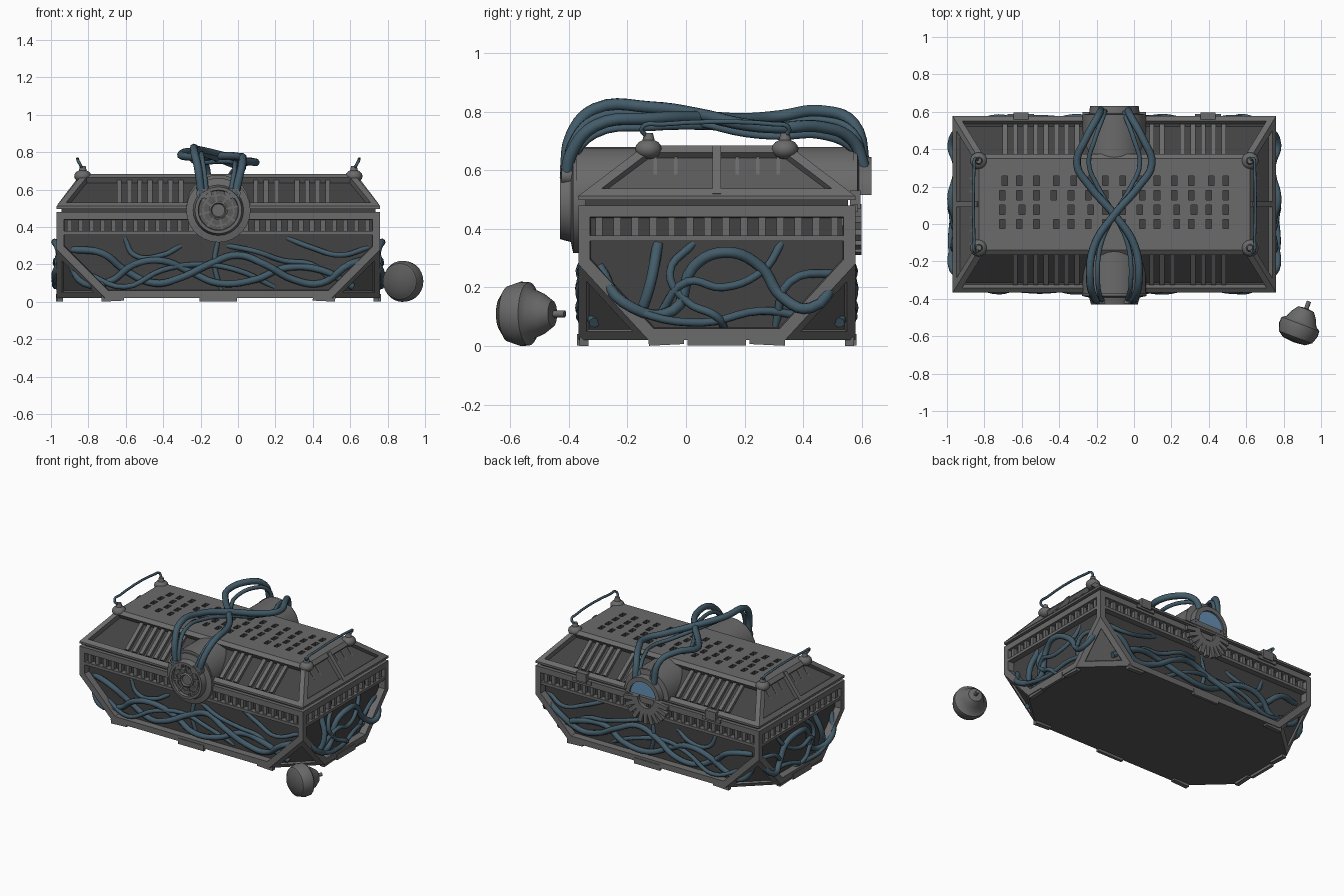
import bpy, bmesh, random
from math import pi, sin, cos
from mathutils import Matrix, Vector

old = bpy.data.objects.get("Cube")
if old:
    bpy.data.objects.remove(old, do_unlink=True)
random.seed(4)
C = Vector((-0.105, 0.105, 0))   # centre of the chest
HX, HY = 0.865, 0.4725           # half sizes of the chest
TX, TY, LID, TOP = 0.725, 0.245, 0.512, 0.685


def material(name, rgb):
    m = bpy.data.materials.new(name)
    m.use_nodes = True
    m.diffuse_color = (*rgb, 1)
    m.node_tree.nodes["Principled BSDF"].inputs["Base Color"].default_value = (*rgb, 1)
    return m


GREY = material("worn_grey", (0.145, 0.145, 0.145))
DARK = material("dark_panel", (0.055, 0.055, 0.055))
IRON = material("iron_grey", (0.1, 0.1, 0.1))
CABLE = material("blue_cable", (0.055, 0.105, 0.14))
GLASS = material("blue_glass", (0.13, 0.28, 0.45))


def finish(name, bm, mats, smooth=False):
    bmesh.ops.recalc_face_normals(bm, faces=bm.faces)
    me = bpy.data.meshes.new(name)
    bm.to_mesh(me)
    bm.free()
    for m in mats:
        me.materials.append(m)
    if smooth:
        me.polygons.foreach_set("use_smooth", [True] * len(me.polygons))
        me.set_sharp_from_angle(angle=0.6)
    ob = bpy.data.objects.new(name, me)
    bpy.context.collection.objects.link(ob)
    return ob


def hull(points):
    bm = bmesh.new()
    for p in points:
        bm.verts.new(Vector(p) + C)
    bmesh.ops.convex_hull(bm, input=bm.verts)
    bmesh.ops.dissolve_limit(bm, angle_limit=0.01, verts=bm.verts, edges=bm.edges)
    bmesh.ops.recalc_face_normals(bm, faces=bm.faces)
    return bm


def recess(bm, faces, rim, depth, index):
    bmesh.ops.inset_individual(bm, faces=faces, thickness=rim, use_even_offset=True)
    bmesh.ops.inset_individual(bm, faces=faces, thickness=0.004, depth=-depth)
    for f in faces:
        f.material_index = index


def add_bar(bm, p, q, w, d=None):
    p, q = Vector(p), Vector(q)
    m = Matrix.Translation((p + q) / 2) @ (q - p).to_track_quat('Z', 'Y').to_matrix().to_4x4()
    m = m @ Matrix.Diagonal((w, d or w, (q - p).length, 1))
    bmesh.ops.create_cube(bm, size=1, matrix=m)


def add_box(bm, centre, size):
    bmesh.ops.create_cube(bm, size=1, matrix=Matrix.Translation(centre) @ Matrix.Diagonal((*size, 1)))


def lathe(name, profile, mat, turn=2 * pi, at=(0, 0, 0), spin=0):
    # profile holds (radius, y) pairs turned about the y axis
    bm = bmesh.new()
    vs = [bm.verts.new((r, y, 0)) for r, y in profile]
    es = [bm.edges.new(e) for e in zip(vs, vs[1:])]
    bmesh.ops.spin(bm, geom=vs + es, cent=(0, 0, 0), axis=(0, 1, 0), angle=turn, steps=28)
    bmesh.ops.remove_doubles(bm, verts=bm.verts, dist=0.0005)
    ob = finish(name, bm, [mat], True)
    ob.location, ob.rotation_euler.z = at, spin


def tube(name, points, r):
    cu = bpy.data.curves.new(name, 'CURVE')
    cu.dimensions = '3D'
    cu.bevel_depth, cu.bevel_resolution, cu.resolution_u = r, 2, 5
    cu.use_fill_caps = True
    sp = cu.splines.new('BEZIER')
    sp.bezier_points.add(len(points) - 1)
    for b, p in zip(sp.bezier_points, points):
        b.co = p
        b.handle_left_type = b.handle_right_type = 'AUTO'
    cu.materials.append(CABLE)
    bpy.context.collection.objects.link(bpy.data.objects.new(name, cu))


def on_side(k, u, out, z):
    # sides in turn: front, left, back, right; u runs along the side
    half = HX if k % 2 else HY
    return Matrix.Rotation(k * pi / 2, 3, 'Z') @ Vector((u, -half - out, z)) + C


signs = [(a, b) for a in (-1, 1) for b in (-1, 1)]

# Chest body: box with its four bottom corners cut away, panels sunk into the frame
pts = []
for a, b in signs:
    pts += [(a * HX, b * HY, 0.48), (a * HX, b * HY, 0.28)]
    pts += [(a * (HX - 0.26), b * HY, 0.02), (a * HX, b * (HY - 0.24), 0.02)]
bm = hull(pts)
walls = [f for f in bm.faces if abs(f.normal.z) < 0.1]
cuts = [f for f in bm.faces if -0.95 < f.normal.z < -0.1]
for f in bm.faces:
    f.material_index = 2 if f.normal.z < -0.95 else 0
recess(bm, walls, 0.04, 0.045, 1)
recess(bm, cuts, 0.035, 0.012, 2)
finish("chest_body", bm, [GREY, DARK, IRON])

# Dark seam between body and lid
bm = bmesh.new()
add_box(bm, C + Vector((0, 0, 0.49)), (2 * HX - 0.05, 2 * HY - 0.05, 0.04))
finish("lid_seam", bm, [DARK])

# Grille rail, teeth and foot tabs on each side
bm = bmesh.new()
for k in range(4):
    wide = (HY if k % 2 else HX) - 0.04
    add_bar(bm, on_side(k, -wide, -0.022, 0.368), on_side(k, wide, -0.022, 0.368), 0.04, 0.02)
    n = int(wide / 0.029)
    for i in range(n):
        u = -wide + 2 * wide * (i + 0.5) / n
        add_bar(bm, on_side(k, u, -0.026, 0.37), on_side(k, u, -0.026, 0.445), 0.025)
    add_bar(bm, on_side(k, -0.1, -0.006, 0.022), on_side(k, 0.1, -0.006, 0.022), 0.02, 0.04)
    for s in (-1, 1):
        foot = (wide - 0.2) * s
        add_bar(bm, on_side(k, foot, -0.02, 0.016), on_side(k, foot - s * 0.12, -0.02, 0.022), 0.03)
finish("grille_rails", bm, [GREY])

# Lid: hipped shell with sunken slopes
pts = []
for a, b in signs:
    pts += [(a * HX, b * HY, 0.498), (a * HX, b * HY, LID), (a * TX, b * TY, TOP)]
bm = hull(pts)
slopes = [f for f in bm.faces if 0.1 < f.normal.z < 0.95]
recess(bm, [f for f in slopes if abs(f.normal.y) > 0.1], 0.032, 0.035, 1)
recess(bm, [f for f in slopes if abs(f.normal.y) < 0.1], 0.032, 0.025, 2)
lid = finish("lid", bm, [GREY, DARK, IRON])

# Rows of slots cut through the lid top
bm = bmesh.new()
for i in range(14):
    for row in range(4):
        if random.random() < 0.92:
            x = -0.6 + i * 0.092 + random.choice((0, 0, 0.014))
            add_box(bm, C + Vector((x, -0.105 + row * 0.077, TOP)), (0.03, 0.05, 0.06))
for f in bm.faces:
    f.material_index = 1
cutter = finish("slot_cutter", bm, [GREY, DARK, IRON])
cutter.hide_render = True
mod = lid.modifiers.new("slots", 'BOOLEAN')
mod.operation, mod.solver, mod.object = 'DIFFERENCE', 'EXACT', cutter
dg = bpy.context.evaluated_depsgraph_get()
cut_mesh = bpy.data.meshes.new_from_object(lid.evaluated_get(dg))
lid.modifiers.clear()
lid.data = cut_mesh
bpy.data.objects.remove(cutter, do_unlink=True)

# Ribs lying in the lid slopes, and a post up each end
bm = bmesh.new()
for k in range(4):
    run = (HX - TX) if k % 2 else (HY - TY)
    reach = [0.07, 0.14, 0.21] if k % 2 else [0.2 + i * 0.055 for i in range(8)]
    for u in [s * r for s in (-1, 1) for r in reach]:
        if random.random() < 0.9:
            add_bar(bm, on_side(k, u, -0.05, LID + 0.005),
                    on_side(k, u, -run - 0.005, TOP - 0.035), 0.012 if k % 2 else 0.026)
    if k % 2:
        add_bar(bm, on_side(k, 0, -0.015, LID), on_side(k, 0, -run, TOP - 0.008), 0.03, 0.026)
finish("lid_ribs", bm, [GREY])

# Barrel through the lid, front and back, with the round lock
hub = (C.x, 0, 0.49)
lathe("front_barrel", [(0, -0.08), (0.17, -0.08), (0.17, -0.375), (0, -0.375)], GREY, at=(C.x, 0, 0.51))
lathe("back_barrel", [(0, 0.29), (0.17, 0.29), (0.17, 0.585), (0, 0.585)], GREY, -pi, at=(C.x, 0, 0.51))
lathe("lock_ring", [(0.172, -0.35), (0.172, -0.385), (0.135, -0.393), (0.125, -0.43),
                    (0.108, -0.43), (0.105, -0.41)], GREY, at=hub)
lathe("lock_plate", [(0.106, -0.4), (0.106, -0.41), (0, -0.41)], IRON, at=hub)
lathe("lock_boss", [(0.05, -0.4), (0.05, -0.42), (0.04, -0.426), (0.034, -0.415), (0, -0.415)], GREY, at=hub)
lathe("back_ring", [(0.17, 0.57), (0.17, 0.585), (0.135, 0.59), (0.13, 0.632),
                    (0.1, 0.632), (0.1, 0.6)], GREY, -pi, at=(C.x, 0, 0.515))
lathe("back_glass", [(0.102, 0.6), (0.102, 0.62), (0, 0.62)], GLASS, -pi, at=(C.x, 0, 0.515))

bm = bmesh.new()
for i in range(8):
    a = i * pi / 4 + 0.2
    ray, across = Vector((cos(a), 0, sin(a))), Vector((-sin(a), 0, cos(a)))
    front = Vector((C.x, -0.412, 0.49))
    add_bar(bm, front + ray * 0.045, front + ray * 0.108, 0.012)
    add_bar(bm, front + ray * 0.08 - across * 0.03, front + ray * 0.08 + across * 0.03, 0.01)
finish("lock_spokes", bm, [GREY])
bm = bmesh.new()
for i in range(11):
    a = pi + pi * (i + 0.5) / 11
    ray, back = Vector((cos(a), 0, sin(a))), Vector((C.x, 0.585, 0.48))
    add_bar(bm, back + ray * 0.06, back + ray * 0.17, 0.028)
finish("back_teeth", bm, [GREY])

# Hinges
bm = bmesh.new()
for s in (-1, 1):
    add_box(bm, C + Vector((s * 0.5, HY, 0.5)), (0.08, 0.035, 0.06))
    add_box(bm, C + Vector((s * 0.5, HY, 0.47)), (0.14, 0.02, 0.025))
finish("hinges", bm, [GREY])

# Crossing cables over the lid, in an outer and an inner pair
path = [(-0.09, -0.41, 0.57), (-0.11, -0.39, 0.69), (-0.13, -0.31, 0.78), (-0.11, -0.12, 0.795),
        (0, 0.05, 0.785), (0.13, 0.2, 0.765), (0.2, 0.32, 0.765), (0.15, 0.46, 0.775),
        (0.09, 0.57, 0.73), (0.07, 0.61, 0.6)]
for s in (-1, 1):
    for label, spread, drop, r in (("outer", 1, 0, 0.021), ("inner", 0.68, 0.03, 0.013)):
        sway = [s * 0.03 * cos(pi * (y + 0.4)) - drop if z > 0.65 else 0 for x, y, z in path]
        tube(label + "_lid_cable", [(C.x + s * x * spread, y, z + w) for (x, y, z), w in zip(path, sway)], r)
        lathe("cable_socket", [(0, -0.03), (0.028, -0.03), (0.028, 0.03), (0, 0.03)], GREY,
              at=(C.x + s * 0.09 * spread, -0.395, 0.58))

# Vines over the sunken panels; end pieces dive into the panel
long_vines = [
    [(-0.78, 0.28), (-0.62, 0.26), (-0.5, 0.17), (-0.34, 0.1), (-0.2, 0.13), (-0.05, 0.2), (0.1, 0.25),
     (0.25, 0.2), (0.4, 0.12), (0.55, 0.1), (0.7, 0.2), (0.8, 0.23)],
    [(-0.8, 0.22), (-0.72, 0.1), (-0.58, 0.11), (-0.45, 0.2), (-0.3, 0.22), (-0.15, 0.16), (0, 0.1),
     (0.2, 0.12), (0.35, 0.18), (0.55, 0.17), (0.72, 0.08)],
    [(-0.5, 0.34), (-0.45, 0.25), (-0.3, 0.25), (-0.2, 0.3)],
    [(0, 0.34), (-0.02, 0.2), (0.02, 0.05)],
    [(0.37, 0.34), (0.5, 0.29), (0.65, 0.25), (0.8, 0.29)],
    [(-0.7, 0.15), (-0.5, 0.08), (-0.3, 0.17), (-0.1, 0.2), (0.1, 0.17), (0.3, 0.08)],
    [(0.05, 0.3), (0.2, 0.27), (0.35, 0.22), (0.5, 0.2), (0.6, 0.12)]]
short_vines = [
    [(-0.4, 0.27), (-0.32, 0.15), (-0.15, 0.12), (-0.08, 0.27), (0.03, 0.32), (0.15, 0.27),
     (0.22, 0.17), (0.32, 0.13), (0.42, 0.26)],
    [(-0.2, 0.35), (-0.23, 0.2), (-0.28, 0.06)],
    [(-0.08, 0.35), (-0.16, 0.25), (-0.1, 0.15), (0, 0.1), (0.03, 0.05)],
    [(0.22, 0.35), (0.16, 0.26), (0.02, 0.2), (-0.1, 0.22), (-0.2, 0.1)],
    [(0.42, 0.25), (0.25, 0.22), (0.2, 0.07)],
    [(-0.38, 0.2), (-0.27, 0.12), (-0.05, 0.08), (0.15, 0.12), (0.3, 0.1)]]
for k, side in enumerate(("front", "left", "back", "right")):
    flip = -1 if k > 1 else 1
    lift = -0.008 if k % 2 else -0.026
    for j, vine in enumerate(short_vines if k % 2 else long_vines):
        last = len(vine) - 1
        tube(side + "_vine", [on_side(k, u * flip, -0.055 if i in (0, last) else lift + 0.018 * sin(2 * i + j), z)
                              for i, (u, z) in enumerate(vine)], 0.019 if j < 2 else 0.014)

# Knobs on the lid corners and the wire handle joining each pair
for s in (-1, 1):
    x = C.x + s * TX
    for y in (-TY, TY):
        bm = bmesh.new()
        spot = Matrix.Translation((x, C.y + y * 0.95, 0.672))
        bmesh.ops.create_uvsphere(bm, u_segments=16, v_segments=8, radius=0.046,
                                  matrix=spot @ Matrix.Diagonal((1, 1, 0.75, 1)))
        bmesh.ops.create_cone(bm, cap_ends=True, segments=12, radius1=0.022, radius2=0.015, depth=0.03,
                              matrix=spot @ Matrix.Translation((0, 0, 0.04)))
        finish("lid_knob", bm, [GREY], True)
    tube("wire_handle", [(x, -0.13, 0.71), (x + s * 0.02, -0.15, 0.745), (x + s * 0.025, -0.08, 0.757),
                         (x + s * 0.025, 0.3, 0.757), (x + s * 0.02, 0.35, 0.745), (x, 0.335, 0.71)], 0.008)

# Loose bell lying beside the chest, with a darker face
lathe("loose_bell", [(0.06, -0.095), (0.095, -0.075), (0.11, -0.03), (0.108, 0.0), (0.085, 0.015),
                     (0.07, 0.05), (0.045, 0.085), (0.012, 0.09), (0.012, 0.13), (0, 0.13)],
      GREY, at=(0.89, -0.535, 0.11), spin=-0.36)
lathe("bell_face", [(0.09, -0.078), (0.062, -0.098), (0, -0.104)], IRON, at=(0.89, -0.535, 0.11), spin=-0.36)
